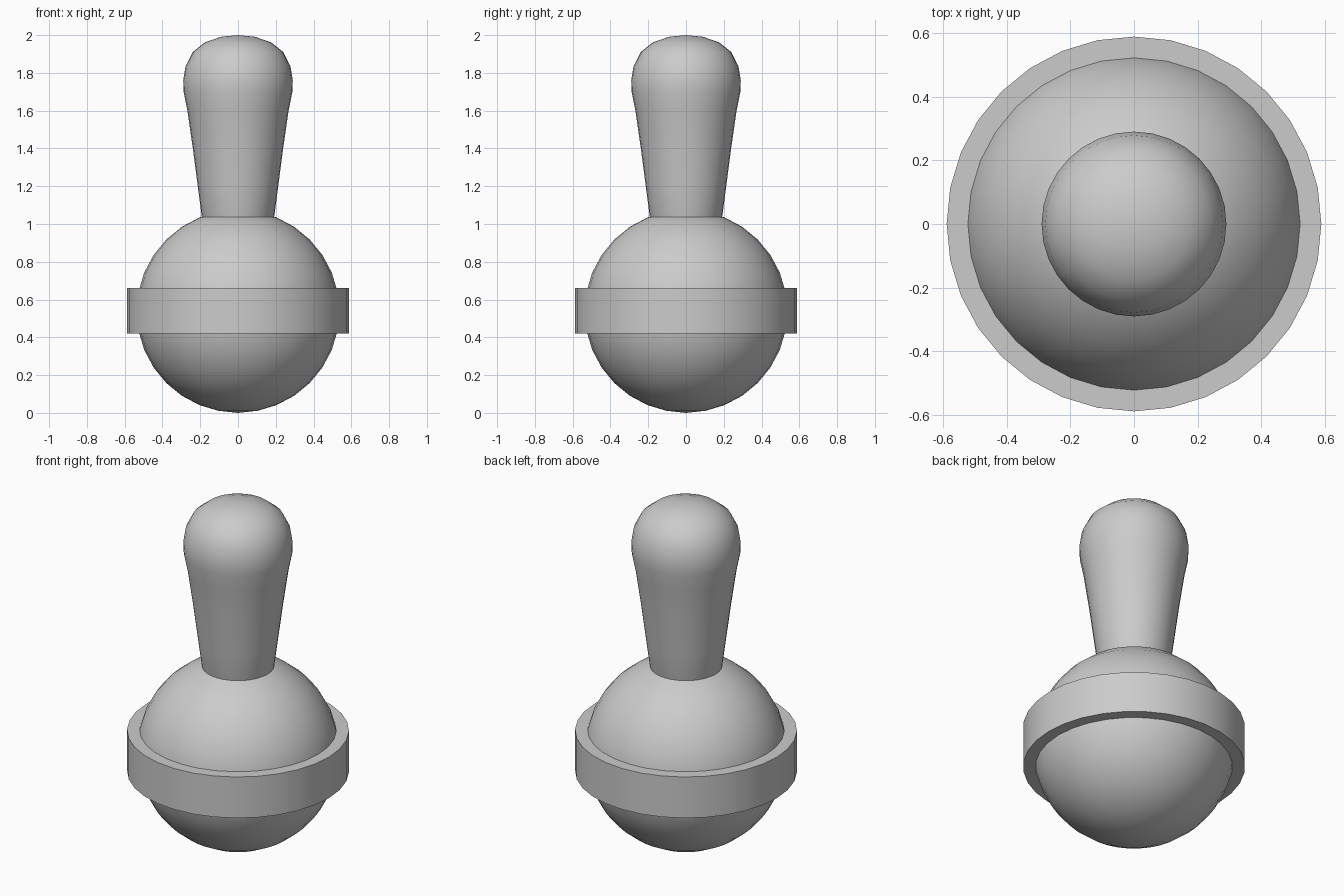
import bpy, bmesh, math

if "Cube" in bpy.data.objects:
    bpy.data.objects.remove(bpy.data.objects["Cube"])

SIDES = 32


def lathe(name, profile, angle=40):
    """Revolve (radius, z) points around z; radius 0 makes a pole."""
    bm = bmesh.new()
    rings = []
    for r, z in profile:
        n = SIDES if r > 0 else 1
        rings.append([bm.verts.new((r * math.cos(2 * math.pi * i / SIDES),
                                    r * math.sin(2 * math.pi * i / SIDES), z))
                      for i in range(n)])
    for a, b in zip(rings, rings[1:]):
        for i in range(SIDES):
            j = (i + 1) % SIDES
            quad = [a[i % len(a)], a[j % len(a)], b[j % len(b)], b[i % len(b)]]
            bm.faces.new(list(dict.fromkeys(quad)))
    # close flat ends
    if len(rings[0]) > 1:
        bm.faces.new(rings[0][::-1])
    if len(rings[-1]) > 1:
        bm.faces.new(rings[-1])
    bmesh.ops.recalc_face_normals(bm, faces=bm.faces[:])
    mesh = bpy.data.meshes.new(name)
    bm.to_mesh(mesh)
    bm.free()
    obj = bpy.data.objects.new(name, mesh)
    bpy.context.collection.objects.link(obj)
    bpy.ops.object.select_all(action='DESELECT')
    obj.select_set(True)
    bpy.context.view_layer.objects.active = obj
    bpy.ops.object.shade_smooth_by_angle(angle=math.radians(angle))
    return obj


# Round body
R, CZ = 0.537, 0.538
ball = [(R * math.sin(math.pi * i / 16), CZ - R * math.cos(math.pi * i / 16))
        for i in range(1, 16)]
lathe("ball_body", [(0, 0.0)] + ball + [(0, CZ + R)])

# Flat-sided band around the middle
lathe("band", [(0.588, 0.42), (0.588, 0.66)])

# Flared handle with a domed end, its foot sunk into the ball
lathe("handle", [(0.17, 0.95), (0.192, 1.04), (0.213, 1.2), (0.239, 1.4),
                 (0.268, 1.6), (0.288, 1.7), (0.29, 1.76), (0.278, 1.835),
                 (0.24, 1.91), (0.175, 1.962), (0.09, 1.991), (0, 2.0)])
